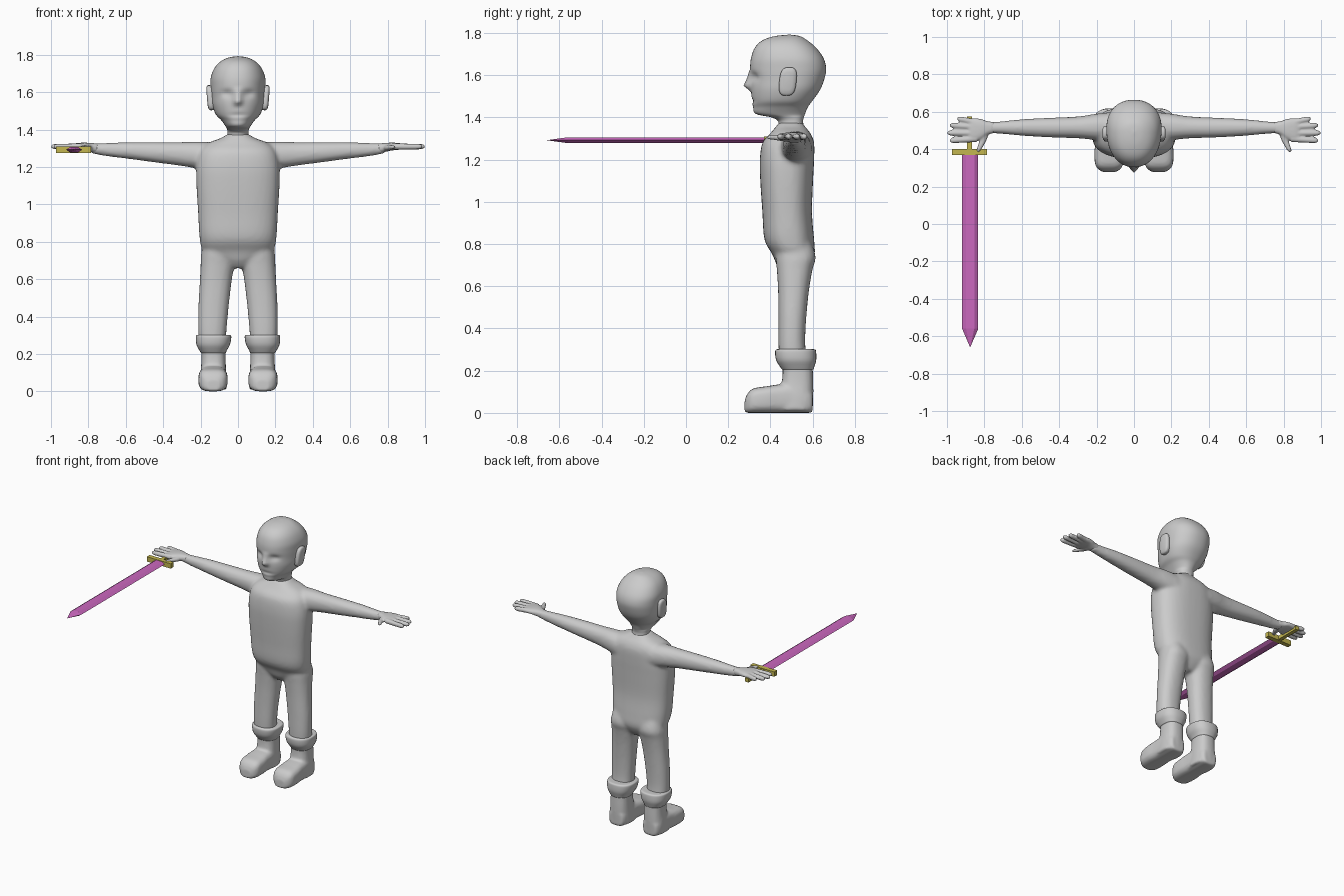
import bpy, bmesh
from math import cos, sin, pi, exp

ORDER = {'x': lambda t, a, b: (t, a, b),
         'y': lambda t, a, b: (a, t, b),
         'z': lambda t, a, b: (a, b, t)}


def spline(rows, steps):
    """Catmull-Rom through the ring table"""
    out = []
    for i in range(len(rows) - 1):
        p0, p1, p2 = rows[max(i - 1, 0)], rows[i], rows[i + 1]
        p3 = rows[min(i + 2, len(rows) - 1)]
        for k in range(steps):
            u = k / steps
            out.append([.5 * (2 * b + (c - a) * u + (2 * a - 5 * b + 4 * c - d) * u * u
                              + (3 * b - a - 3 * c + d) * u ** 3)
                        for a, b, c, d in zip(p0, p1, p2, p3)])
    return out + [list(rows[-1])]


def loft(bm, axis, rings, n=24, power=2.0, steps=4, side=1, peak=.5):
    """Rings are (position, a_min, a_max, b_min, b_max) along an axis"""
    loops = []
    for t, a0, a1, b0, b1 in spline(rings, steps):
        ac, bc = (a0 + a1) / 2, b0 + (b1 - b0) * peak
        loop = []
        for i in range(n):
            c, s = cos(2 * pi * i / n), sin(2 * pi * i / n)
            c = (1 if c > 0 else -1) * abs(c) ** (2 / power)
            s = (1 if s > 0 else -1) * abs(s) ** (2 / power)
            x, y, z = ORDER[axis](t, ac + c * (a1 - a0) / 2,
                                  bc + s * ((b1 - bc) if s > 0 else (bc - b0)))
            loop.append(bm.verts.new((side * x, y, z)))
        loops.append(loop)
    for p, q in zip(loops, loops[1:]):
        for i in range(n):
            j = (i + 1) % n
            bm.faces.new((p[i], p[j], q[j], q[i]))
    bm.faces.new(loops[0])
    bm.faces.new(loops[-1])


def finish(bm, name, smooth=True, voxel=0, relax=0, mirror=False, color=None):
    bmesh.ops.recalc_face_normals(bm, faces=bm.faces)
    me = bpy.data.meshes.new(name)
    bm.to_mesh(me)
    bm.free()
    ob = bpy.data.objects.new(name, me)
    bpy.context.collection.objects.link(ob)
    for f in me.polygons:
        f.use_smooth = smooth
    if voxel:
        m = ob.modifiers.new("merge", 'REMESH')
        m.mode, m.voxel_size, m.use_smooth_shade = 'VOXEL', voxel, True
    if relax:
        m = ob.modifiers.new("relax", 'SMOOTH')
        m.factor, m.iterations = .5, relax
    if mirror:
        m = ob.modifiers.new("mirror", 'MIRROR')
        m.use_mirror_merge = False
    if color:
        mat = bpy.data.materials.new(name)
        mat.diffuse_color = (*color, 1)
        me.materials.append(mat)
    return ob


# Body: torso, arms and legs merged into one skin
bm = bmesh.new()
loft(bm, 'z', [(.66, -.04, .04, .46, .56), (.70, -.11, .11, .43, .59),
               (.75, -.185, .185, .41, .61), (.82, -.205, .205, .372, .607),
               (.95, -.213, .213, .362, .597), (1.1, -.222, .222, .352, .602),
               (1.2, -.222, .222, .35, .607), (1.28, -.205, .205, .362, .607),
               (1.325, -.165, .165, .40, .59), (1.355, -.09, .09, .425, .565),
               (1.375, -.06, .06, .44, .553)], n=40, power=2.5)
for s in (1, -1):
    loft(bm, 'x', [(.10, .44, .60, 1.16, 1.33), (.2, .448, .59, 1.187, 1.335),
                   (.3, .458, .575, 1.205, 1.333), (.45, .463, .568, 1.225, 1.333),
                   (.6, .472, .56, 1.245, 1.332), (.72, .483, .548, 1.26, 1.328),
                   (.79, .484, .546, 1.275, 1.325)], side=s, power=2.2)
    loft(bm, 'z', [(.27, .065, .21, .44, .57), (.34, .06, .213, .438, .565),
                   (.45, .05, .212, .438, .57), (.58, .035, .205, .436, .583),
                   (.68, .02, .2, .43, .6), (.74, .015, .197, .425, .615),
                   (.82, .03, .18, .43, .59)], side=s, power=2.3)
finish(bm, "body", voxel=.011, relax=6)

# Head with neck, nose, eye sockets and mouth
bm = bmesh.new()
loft(bm, 'z', [(1.34, -.058, .058, .435, .56), (1.38, -.055, .055, .437, .555),
               (1.40, -.058, .058, .405, .558), (1.417, -.066, .066, .33, .564),
               (1.45, -.09, .09, .318, .578), (1.48, -.118, .118, .313, .6),
               (1.53, -.138, .138, .308, .635), (1.58, -.144, .144, .308, .655),
               (1.63, -.147, .147, .304, .664), (1.68, -.145, .145, .308, .652),
               (1.73, -.125, .125, .326, .617), (1.765, -.092, .092, .362, .575),
               (1.785, -.05, .05, .42, .54), (1.792, -.004, .004, .485, .495)],
     n=72, power=2.2, steps=5, peak=.58)
for v in bm.verts:
    x, y, z = v.co
    if y < .43:
        ridge = max(0, (1.63 - z) / .08 if z > 1.55 else (z - 1.522) / .028)
        v.co.y -= .035 * exp(-(x / .02) ** 2) * ridge
        v.co.y += .015 * exp(-((abs(x) - .058) / .03) ** 2 - ((z - 1.592) / .02) ** 2)
        v.co.y += .006 * exp(-(x / .045) ** 2 - ((z - 1.478) / .009) ** 2)
finish(bm, "head")

# Ears
bm = bmesh.new()
loft(bm, 'x', [(.11, .45, .515, 1.51, 1.63), (.145, .442, .523, 1.503, 1.637),
               (.16, .445, .52, 1.507, 1.634), (.166, .46, .505, 1.53, 1.615)],
     power=3, steps=3)
for v in bm.verts:
    v.co.y += (v.co.z - 1.57) * .1
    v.co.x -= (1.57 - v.co.z) * .08
finish(bm, "ears", mirror=True)

# Hands: palm, four fingers and thumb
bm = bmesh.new()
loft(bm, 'x', [(.75, .487, .545, 1.275, 1.325), (.785, .475, .55, 1.28, 1.328),
               (.82, .452, .562, 1.288, 1.33), (.86, .44, .566, 1.292, 1.328),
               (.885, .445, .56, 1.297, 1.322)], power=2.5)
for y0, y1, tip in ((.542, .563, .945), (.517, .528, .985), (.485, .487, .998), (.455, .446, .985)):
    rings = []
    for u, r in ((0, .017), (.5, .016), (.88, .0145), (1, .006)):
        y = y0 + (y1 - y0) * u
        rings.append((.84 + (tip - .84) * u, y - r, y + r, 1.309 - r, 1.309 + r))
    loft(bm, 'x', rings, n=12)
loft(bm, 'y', [(.49, .775, .825, 1.283, 1.322), (.455, .785, .825, 1.287, 1.318),
               (.42, .803, .835, 1.293, 1.317), (.395, .818, .843, 1.296, 1.315),
               (.384, .828, .84, 1.301, 1.311)], n=12)
finish(bm, "hands", voxel=.006, relax=2, mirror=True)

# Boots: ankle shaft and foot merged
bm = bmesh.new()
loft(bm, 'z', [(.01, .06, .205, .43, .6), (.08, .062, .203, .44, .603),
               (.14, .065, .197, .453, .603), (.2, .067, .195, .458, .601),
               (.27, .067, .197, .45, .6)], power=2.6)
loft(bm, 'y', [(.278, .10, .165, .005, .06), (.292, .075, .19, .0, .092),
               (.32, .058, .208, 0, .116), (.38, .055, .212, 0, .126),
               (.44, .06, .206, 0, .135), (.5, .063, .203, 0, .14),
               (.57, .068, .198, 0, .12), (.6, .085, .18, 0, .1)], power=3.2)
finish(bm, "boots", voxel=.009, relax=3, mirror=True)

# Boot cuffs
bm = bmesh.new()
loft(bm, 'z', [(.205, .066, .198, .455, .603), (.222, .058, .208, .443, .609),
               (.25, .043, .222, .427, .617), (.285, .036, .225, .422, .617),
               (.3, .04, .222, .427, .612), (.302, .06, .21, .445, .59)],
     n=32, power=2.4, steps=3)
finish(bm, "boot_cuffs", mirror=True)

# Sword blade: six-sided section drawn to a point
bm = bmesh.new()
section = [(-.043, 0), (-.022, .014), (.022, .014), (.043, 0), (.022, -.014), (-.022, -.014)]
cx, cz = -.876, 1.292
a, b = [[bm.verts.new((cx + x, y, cz + z)) for x, z in section] for y in (.38, -.56)]
tip = bm.verts.new((cx, -.66, cz))
bm.faces.new(a)
for i in range(6):
    j = (i + 1) % 6
    bm.faces.new((a[i], a[j], b[j], b[i]))
    bm.faces.new((b[i], b[j], tip))
finish(bm, "sword_blade", smooth=False, color=(.6, .14, .52))

# Sword guard and handle
for name, size, y in (("sword_guard", (.188, .032, .034), .386),
                      ("sword_handle", (.026, .19, .026), .48)):
    bm = bmesh.new()
    bmesh.ops.create_cube(bm, size=1)
    for v in bm.verts:
        v.co = (cx - .003 + v.co.x * size[0], y + v.co.y * size[1], cz + v.co.z * size[2])
    finish(bm, name, smooth=False, color=(.55, .47, .08))
